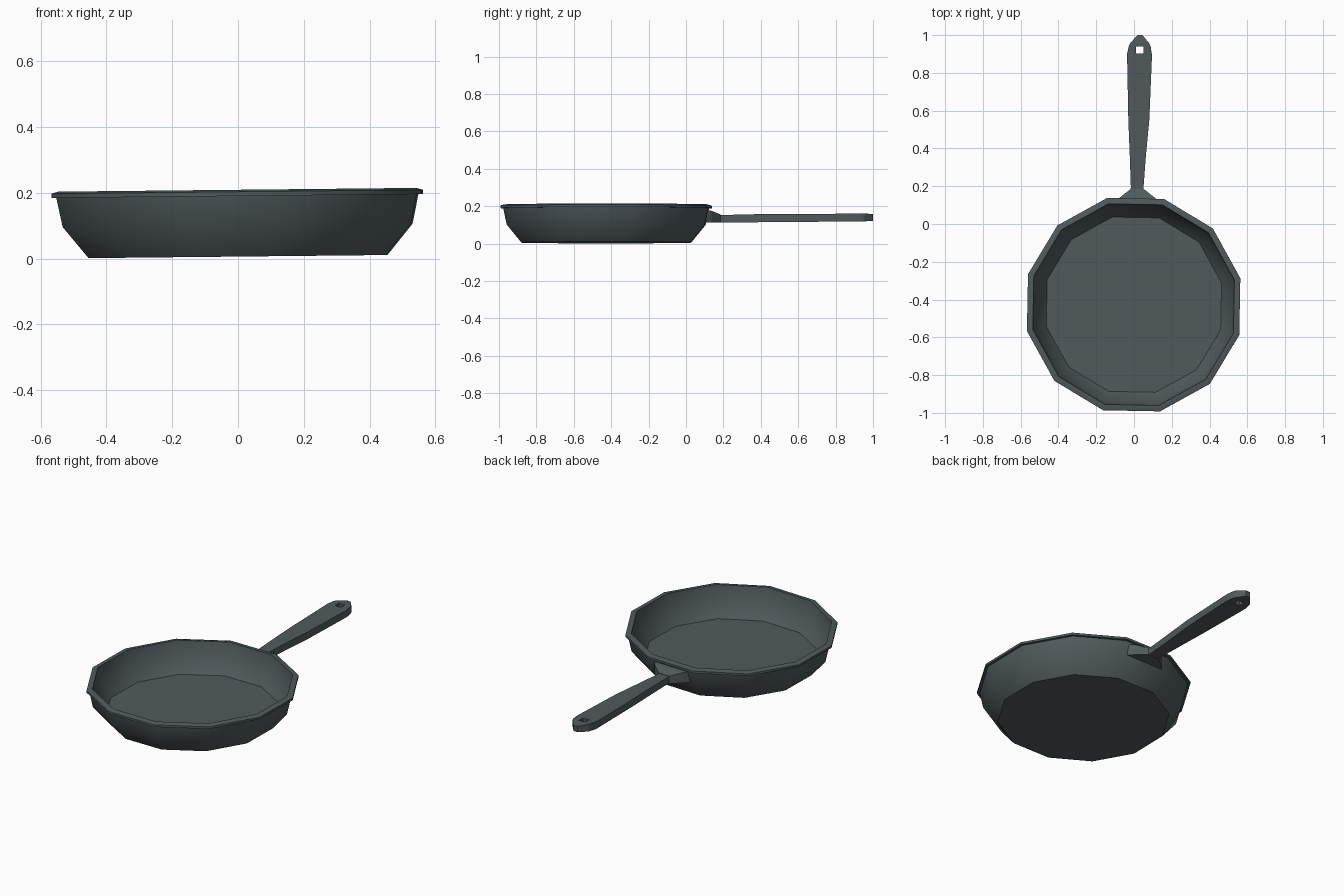
import bpy, bmesh, math
from mathutils import Matrix

cube = bpy.data.objects.get("Cube")
if cube:
    bpy.data.objects.remove(cube)

# Single cast iron colour
iron = bpy.data.materials.new("cast_iron_grey")
iron.use_nodes = True
colour = (0.08, 0.102, 0.107, 1)
iron.diffuse_color = colour
iron.node_tree.nodes["Principled BSDF"].inputs["Base Color"].default_value = colour


def finish(name, bm, smooth_angle=None):
    bmesh.ops.recalc_face_normals(bm, faces=bm.faces)
    mesh = bpy.data.meshes.new(name)
    bm.to_mesh(mesh)
    bm.free()
    obj = bpy.data.objects.new(name, mesh)
    mesh.materials.append(iron)
    bpy.context.collection.objects.link(obj)
    if smooth_angle:
        bpy.ops.object.select_all(action='DESELECT')
        obj.select_set(True)
        bpy.context.view_layer.objects.active = obj
        bpy.ops.object.shade_smooth_by_angle(angle=math.radians(smooth_angle))
    return obj


# Pan body: closed radius/height profile, outer bottom to inner floor
SIDES = 12
profile = [(0.468, 0.0), (0.548, 0.095), (0.567, 0.184), (0.582, 0.184),
           (0.582, 0.197), (0.560, 0.203), (0.550, 0.203),
           (0.534, 0.105), (0.478, 0.032)]
bm = bmesh.new()
rings = []
for r, z in profile:
    angles = [math.radians(13.9 + 360 * i / SIDES) for i in range(SIDES)]
    rings.append([bm.verts.new((r * math.cos(a), r * math.sin(a), z)) for a in angles])
for low, high in zip(rings, rings[1:]):
    for i in range(SIDES):
        j = (i + 1) % SIDES
        bm.faces.new((low[i], low[j], high[j], high[i]))
bm.faces.new(rings[0])
bm.faces.new(rings[-1])
# The pan leans very slightly to one side
bmesh.ops.transform(bm, verts=bm.verts, matrix=Matrix.Translation((0, -0.427, 0.006))
                    @ Matrix.Rotation(math.radians(-0.6), 4, 'Y'))
finish("pan_body", bm, 32)


def slab(name, rows, inner, hole_row=None):
    """Plate from rows (y, left, right, bottom, top), with an optional square hole."""
    bm = bmesh.new()
    grids = []
    for level in (3, 4):
        grids.append([[bm.verts.new((x, row[0], row[level]))
                       for x in (row[1], max(inner[0], row[1]), min(inner[1], row[2]), row[2])]
                      for row in rows])
    n = len(rows)
    for g in grids:
        for k in range(n - 1):
            for c in range(3):
                if not (k == hole_row and c == 1):
                    bm.faces.new((g[k][c], g[k][c + 1], g[k + 1][c + 1], g[k + 1][c]))
    # Walls join the two levels along every open edge
    low, high = grids
    loops = [[(0, c) for c in range(4)] + [(k, 3) for k in range(1, n)]
             + [(n - 1, c) for c in (2, 1, 0)] + [(k, 0) for k in range(n - 2, 0, -1)]]
    if hole_row is not None:
        h = hole_row
        loops.append([(h, 1), (h, 2), (h + 1, 2), (h + 1, 1)])
    for loop in loops:
        for (a, b), (c, d) in zip(loop, loop[1:] + loop[:1]):
            bm.faces.new((low[a][b], low[c][d], high[c][d], high[a][b]))
    return finish(name, bm)


# Handle, widening toward a pointed end with a hanging hole
slab("handle", [
    (0.150, -0.018, 0.052, 0.113, 0.155),
    (0.200, -0.017, 0.051, 0.113, 0.153),
    (0.350, -0.022, 0.062, 0.114, 0.157),
    (0.550, -0.030, 0.081, 0.116, 0.159),
    (0.860, -0.036, 0.094, 0.118, 0.160),
    (0.903, -0.036, 0.094, 0.118, 0.161),
    (0.940, -0.028, 0.088, 0.119, 0.162),
    (0.955, -0.022, 0.082, 0.119, 0.162),
    (1.000, 0.018, 0.045, 0.122, 0.157)], (0.010, 0.050), hole_row=5)

# Flared bracket joining the handle to the wall
slab("handle_bracket", [
    (0.108, -0.105, 0.135, 0.112, 0.180),
    (0.138, -0.078, 0.112, 0.112, 0.175),
    (0.185, -0.018, 0.052, 0.112, 0.156)], (0.0, 0.035))
